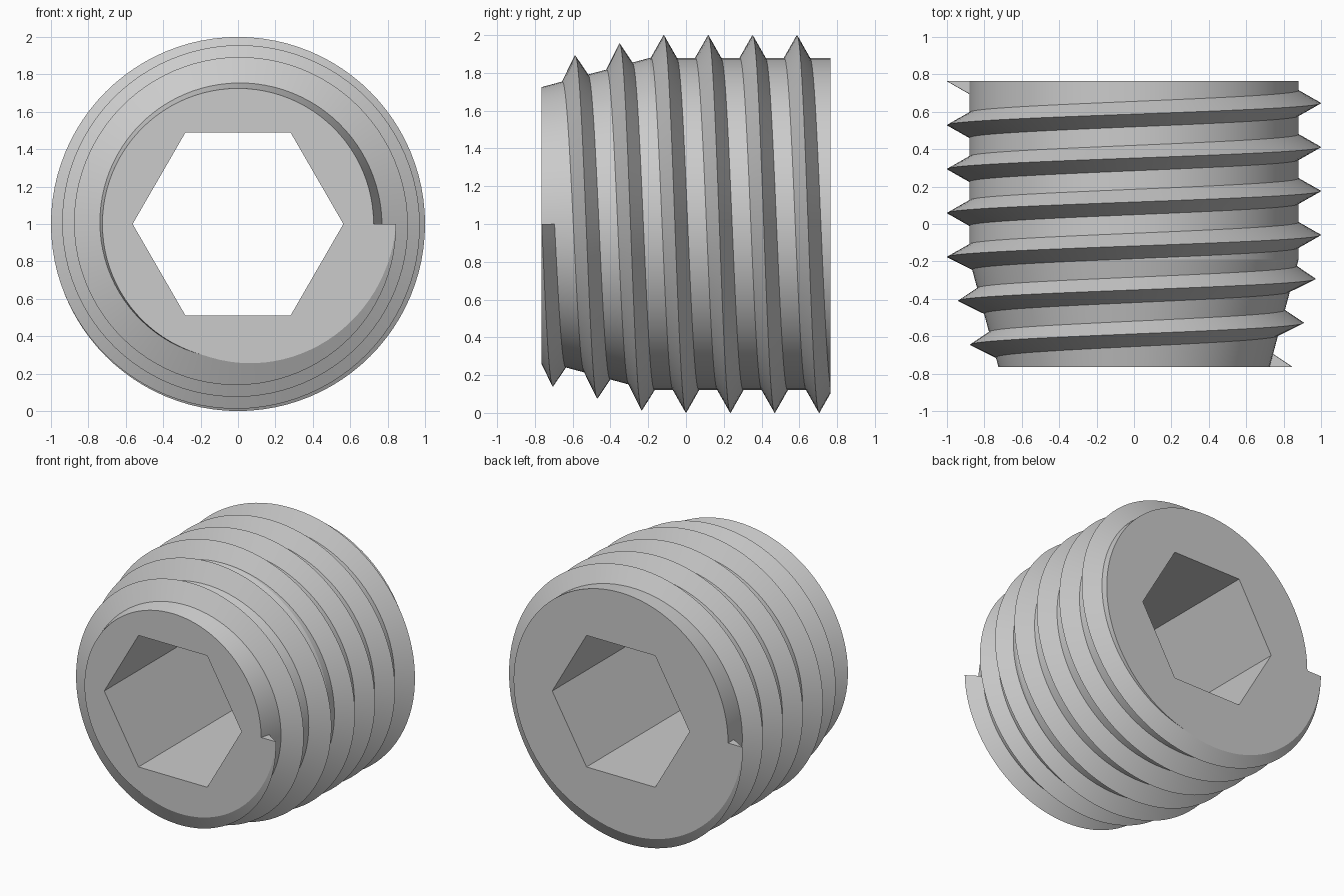
import bpy, bmesh
from math import pi, sin, cos, radians

cube = bpy.data.objects.get("Cube")
if cube:
    bpy.data.objects.remove(cube, do_unlink=True)

SEGMENTS = 96            # columns per turn
PITCH = 0.235
TURNS = 6.5
HALF = PITCH * TURNS / 2  # half length of the screw
ROOT, DEPTH, HALF_WIDTH = 0.88, 0.12, 0.068
TIP, SLOPE = 0.725, 0.27  # tapered front end
APOTHEM = 0.488           # hex socket
TAPER_END = (ROOT - TIP) / SLOPE - HALF

steel = bpy.data.materials.new("grey_steel")
steel.use_nodes = True
steel.diffuse_color = (0.6, 0.6, 0.6, 1)
steel.node_tree.nodes["Principled BSDF"].inputs["Base Color"].default_value = (0.6, 0.6, 0.6, 1)


def root_radius(y):
    return min(ROOT, TIP + SLOPE * (y + HALF))


def place(bm, angle, radius, y):
    return bm.verts.new((radius * cos(angle), y, 1 + radius * sin(angle)))


def bridge(bm, first, second):
    """Join two sections of equal size with quads, closing the loop."""
    n = len(first)
    for i in range(n):
        j = (i + 1) % n
        bm.faces.new((first[i], first[j], second[j], second[i]))


def finish(bm, name):
    bmesh.ops.remove_doubles(bm, verts=bm.verts, dist=1e-5)
    bmesh.ops.dissolve_degenerate(bm, edges=bm.edges, dist=1e-6)
    bmesh.ops.recalc_face_normals(bm, faces=bm.faces)
    mesh = bpy.data.meshes.new(name)
    bm.to_mesh(mesh)
    bm.free()
    mesh.materials.append(steel)
    obj = bpy.data.objects.new(name, mesh)
    bpy.context.collection.objects.link(obj)
    bpy.ops.object.select_all(action='DESELECT')
    obj.select_set(True)
    bpy.context.view_layer.objects.active = obj
    bpy.ops.object.shade_smooth_by_angle(angle=radians(10))


# Core: round tapered body with a hexagonal hole right through
bm = bmesh.new()
columns = []
for i in range(SEGMENTS):
    a = 2 * pi * i / SEGMENTS
    hexagon = APOTHEM / cos(a % (pi / 3) - pi / 6)
    section = [(hexagon, HALF), (ROOT, HALF), (ROOT, TAPER_END),
               (TIP, -HALF), (hexagon, -HALF)]
    columns.append([place(bm, a, r, y) for r, y in section])
for i in range(SEGMENTS):
    bridge(bm, columns[i - 1], columns[i])
finish(bm, "screw_core")

# Thread: V section swept along a helix, trimmed flush with both end faces
bm = bmesh.new()
sections = []
steps = int(SEGMENTS * TURNS)
for i in range(steps + 1):
    a = pi + 2 * pi * i / SEGMENTS
    centre = HALF - PITCH * i / SEGMENTS
    crest = root_radius(centre) + DEPTH

    def flank(side):
        base = centre + side * HALF_WIDTH
        y = max(-HALF, min(HALF, base))
        t = abs(y - centre) / HALF_WIDTH
        return (root_radius(y), y), (crest + (root_radius(base) - crest) * t, y)

    inner_front, outer_front = flank(-1)
    inner_back, outer_back = flank(1)
    points = (inner_front, outer_front, (crest, centre), outer_back, inner_back)
    sections.append([place(bm, a, r, y) for r, y in points])
for first, second in zip(sections, sections[1:]):
    bridge(bm, first, second)
bm.faces.new(sections[0])
bm.faces.new(sections[-1])
finish(bm, "screw_thread")
